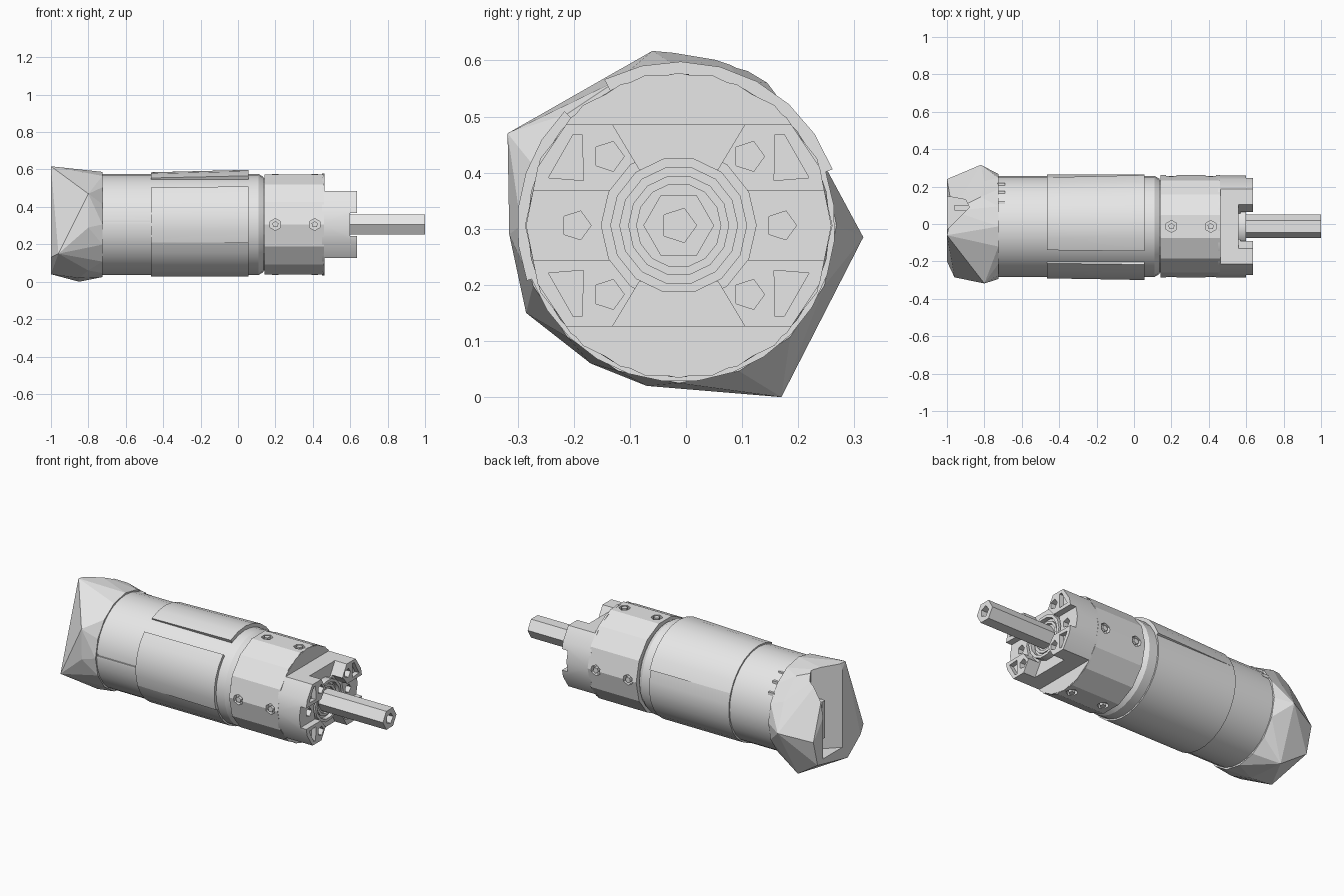
import bpy, bmesh, math
from mathutils import Vector, Matrix

old = bpy.data.objects.get("Cube")
if old:
    bpy.data.objects.remove(old, do_unlink=True)

CY, CZ = -0.013, 0.306          # motor axis
AXIS = Matrix.Rotation(math.pi / 2, 4, 'Y')

grey = bpy.data.materials.new("plain_grey")
grey.use_nodes = True
grey.diffuse_color = (0.8, 0.8, 0.8, 1)
grey.node_tree.nodes["Principled BSDF"].inputs["Base Color"].default_value = (0.8, 0.8, 0.8, 1)


def make(name, bm):
    bmesh.ops.recalc_face_normals(bm, faces=bm.faces)
    mesh = bpy.data.meshes.new(name)
    bm.to_mesh(mesh)
    bm.free()
    mesh.materials.append(grey)
    ob = bpy.data.objects.new(name, mesh)
    bpy.context.collection.objects.link(ob)
    return ob


def select(ob):
    bpy.ops.object.select_all(action='DESELECT')
    ob.select_set(True)
    bpy.context.view_layer.objects.active = ob


def smooth(ob, degrees=32):
    select(ob)
    bpy.ops.object.shade_smooth_by_angle(angle=math.radians(degrees))


def rod(name, x0, x1, r, sides=24, r2=None, y=0, z=0):
    """Cylinder along the motor axis, offset from it by y and z."""
    bm = bmesh.new()
    place = Matrix.Translation(((x0 + x1) / 2, CY + y, CZ + z)) @ AXIS
    bmesh.ops.create_cone(bm, cap_ends=True, segments=sides, radius1=r,
                          radius2=r if r2 is None else r2, depth=x1 - x0, matrix=place)
    return make(name, bm)


def box(name, lo, hi):
    """Box between two corners, y and z measured from the axis."""
    bm = bmesh.new()
    lo, hi = Vector(lo), Vector(hi)
    mid = (lo + hi) / 2 + Vector((0, CY, CZ))
    bmesh.ops.create_cube(bm, size=1, matrix=Matrix.Translation(mid) @ Matrix.Diagonal((*(hi - lo), 1)))
    return make(name, bm)


def extrude(name, points, shift):
    """Extrude a closed outline by a vector."""
    bm = bmesh.new()
    face = bm.faces.new([bm.verts.new(p) for p in points])
    moved = bmesh.ops.extrude_face_region(bm, geom=[face])["geom"]
    bmesh.ops.translate(bm, vec=shift, verts=[v for v in moved if isinstance(v, bmesh.types.BMVert)])
    return make(name, bm)


def prism(name, outline, x0, x1):
    """Extrude a y-z outline along x."""
    return extrude(name, [(x0, CY + y, CZ + z) for y, z in outline], (x1 - x0, 0, 0))


def cut(ob, *cutters):
    for c in cutters:
        m = ob.modifiers.new("cut", 'BOOLEAN')
        m.operation, m.solver, m.object = 'DIFFERENCE', 'EXACT', c
        select(ob)
        bpy.ops.object.modifier_apply(modifier=m.name)
        bpy.data.objects.remove(c, do_unlink=True)


# Motor can with a chamfered front rim and a thin slit on the front side
can = rod("motor_can", -0.74, 0.11, 0.27, 28)
cut(can, box("slit", (-0.72, -0.3, 0.012), (-0.47, -0.262, 0.022)))
smooth(can)
smooth(rod("can_front_rim", 0.11, 0.135, 0.27, 28, 0.255))
rod("joint_groove", 0.13, 0.15, 0.245, 28)

# Vent tabs behind the end cap
for a in (28, 42, 56):
    t = math.radians(a)
    y, z = 0.266 * math.sin(t), 0.266 * math.cos(t)
    box("vent_tab", (-0.73, y - 0.012, z - 0.012), (-0.69, y + 0.012, z + 0.006))

# Wrapped sleeve with an open seam at the upper front, its two ends lifting forward
for name, start, end, lift in (("sleeve", 200, 380, 0.279), ("top_flap", 20, 117, 0.292),
                               ("front_flap", 135, 200, 0.288)):
    steps = round((end - start) / 13)
    bm = bmesh.new()
    rows = []
    for x, r in ((-0.465, 0.279), (0.055, lift)):
        for radius in (r, 0.266):
            angles = [math.radians(start + (end - start) * k / steps) for k in range(steps + 1)]
            rows.append([bm.verts.new((x, CY + radius * math.cos(t), CZ + radius * math.sin(t)))
                         for t in angles])
    a, b, c, d = rows
    for p, q in ((a, c), (c, d), (d, b), (b, a)):
        for k in range(steps):
            bm.faces.new((p[k], p[k + 1], q[k + 1], q[k]))
    for k in (0, steps):
        bm.faces.new((a[k], b[k], d[k], c[k]))
    smooth(make(name, bm))

# Faceted end cap
cap_points = [(-0.8, -0.318, 0.47), (-0.82, 0.316, 0.285), (-0.85, 0.17, 0),
              (-1, -0.06, 0.617), (-0.97, 0.07, 0.605), (-0.96, -0.285, 0.15),
              (-1, -0.2, 0.13), (-1, -0.08, 0.04), (-1, 0.2, 0.1), (-1, 0.24, 0.25),
              (-0.98, 0.12, 0.45), (-0.82, 0.145, 0.56), (-0.8, -0.17, 0.06),
              (-0.85, -0.07, 0.02), (-0.8, -0.315, 0.29), (-0.8, 0.23, 0.435)]
bm = bmesh.new()
for p in cap_points:
    bm.verts.new(p)
for i in range(16):
    t = math.tau * i / 16
    bm.verts.new((-0.725, CY + 0.281 * math.cos(t), CZ + 0.281 * math.sin(t)))
bmesh.ops.convex_hull(bm, input=bm.verts)
bmesh.ops.delete(bm, geom=[v for v in bm.verts if not v.link_faces], context='VERTS')
end_cap = make("end_cap", bm)
# Slanted cable recess across the end of the cap
cut(end_cap, extrude("recess", [(-1.01, -0.04, 0.12), (-0.88, 0.09, 0.12), (-0.9, 0.13, 0.12),
                                (-1.01, 0.15, 0.12)], (0, 0, 0.6)))
box("terminal", (-0.96, 0.085, -0.1), (-0.86, 0.115, 0.12))

# Gearbox ring with screws at two stations on four sides
gear = rod("gearbox_ring", 0.143, 0.46, 0.274, 14)
holes = []
for x in (0.2, 0.41):
    for k in range(4):
        spin = Matrix.Translation((x, CY, CZ)) @ Matrix.Rotation(k * math.pi / 2, 4, 'X')
        for name, r, h, sides in (("screw_hole", 0.032, 0.265, 6), ("screw_head", 0.018, 0.25, 5)):
            bm = bmesh.new()
            bmesh.ops.create_cone(bm, cap_ends=True, segments=sides, radius1=r, radius2=r,
                                  depth=0.04, matrix=spin @ Matrix.Translation((0, 0, h)))
            ob = make(name, bm)
            if name == "screw_hole":
                holes.append(ob)
cut(gear, *holes)
smooth(gear, 20)

# Front mount: clipped disc, four lugs, side channels and top and bottom notches
mount = rod("front_mount", 0.45, 0.637, 0.272, 16)
cutters = [rod("bore", 0.57, 0.7, 0.138, 14)]
for s in (-1, 1):
    cutters.append(box("clip", (0.462, -0.4, min(s * 0.18, s * 0.4)), (0.7, 0.4, max(s * 0.18, s * 0.4))))
    cutters.append(box("channel", (0.6, min(s * 0.1, s * 0.4), -0.062), (0.7, max(s * 0.1, s * 0.4), 0.062)))
    cutters.append(prism("notch", [(-0.13, s * 0.2), (0.13, s * 0.2), (0.07, s * 0.1), (-0.07, s * 0.1)], 0.56, 0.7))
    cutters.append(rod("side_hole", 0.57, 0.7, 0.027, 5, y=s * 0.183))
    for u in (-1, 1):
        cutters.append(rod("lug_hole", 0.6, 0.7, 0.028, 5, y=s * 0.125, z=u * 0.123))
        cutters.append(prism("pocket", [(s * 0.172, u * 0.162), (s * 0.188, u * 0.162),
                                        (s * 0.232, u * 0.085), (s * 0.17, u * 0.08)], 0.61, 0.7))
cut(mount, *cutters)
smooth(mount, 25)

# Bearing rings around the shaft
for name, x1, r, bore in (("bearing_outer", 0.6, 0.122, 0.105), ("bearing_middle", 0.588, 0.09, 0.075)):
    ring = rod(name, 0.5, x1, r, 14)
    cut(ring, rod("ring_bore", 0.575, 0.7, bore, 14))
    smooth(ring)

# Hexagonal output shaft with a centre hole
shaft = rod("output_shaft", 0.55, 1.0, 0.063, 6)
cut(shaft, rod("centre_hole", 0.95, 1.1, 0.032, 5))
